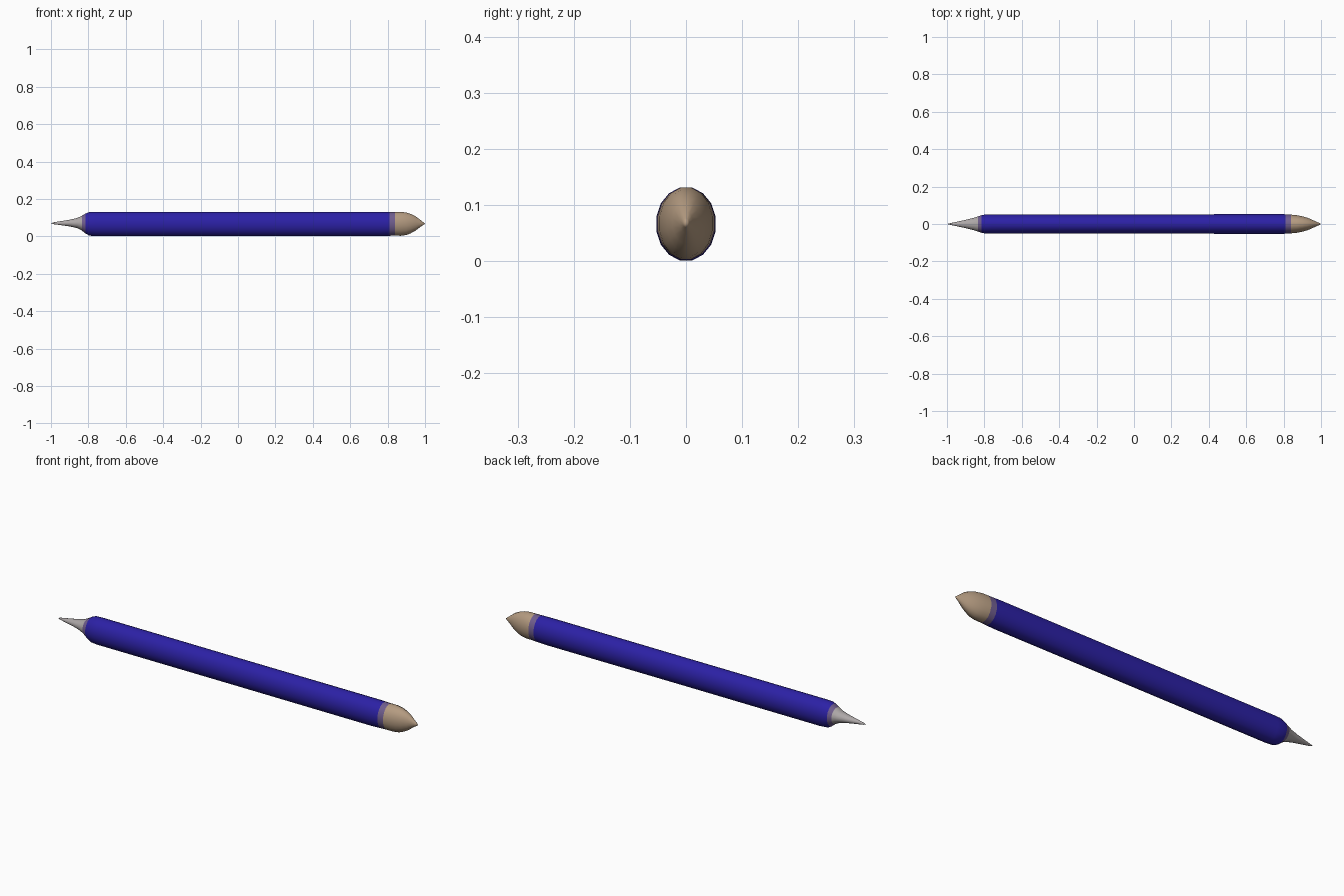
import bpy, bmesh, math

if "Cube" in bpy.data.objects:
    bpy.data.objects.remove(bpy.data.objects["Cube"])

SIDES = 16


def material(name, rgb):
    m = bpy.data.materials.new(name)
    m.diffuse_color = (*rgb, 1)
    m.use_nodes = True
    m.node_tree.nodes["Principled BSDF"].inputs["Base Color"].default_value = m.diffuse_color
    return m


def loft(name, stations, mat):
    """Skin oval rings (x, half_width, z_low, z_high); zero width makes a point."""
    bm = bmesh.new()
    rings = []
    for x, w, lo, hi in stations:
        c, h = (lo + hi) / 2, (hi - lo) / 2
        if w == 0:
            rings.append([bm.verts.new((x, 0, c))])
            continue
        ring = []
        for i in range(SIDES):
            a = 2 * math.pi * (i + 0.5) / SIDES
            # the half-step leaves narrow flats at top and bottom
            ring.append(bm.verts.new((x, w * math.cos(a) / math.cos(math.pi / SIDES),
                                      c + h * math.sin(a) / math.cos(math.pi / SIDES))))
        rings.append(ring)
    for a, b in zip(rings, rings[1:]):
        for i in range(SIDES):
            j = (i + 1) % SIDES
            corners = [a[i % len(a)], a[j % len(a)], b[j % len(b)], b[i % len(b)]]
            bm.faces.new(list(dict.fromkeys(corners)))
    bmesh.ops.recalc_face_normals(bm, faces=bm.faces)
    me = bpy.data.meshes.new(name)
    bm.to_mesh(me)
    bm.free()
    ob = bpy.data.objects.new(name, me)
    bpy.context.collection.objects.link(ob)
    me.materials.append(mat)
    for p in me.polygons:
        p.use_smooth = True
    return ob


blue = material("blue", (0.025, 0.015, 0.38))
blend = material("blue_tan_blend", (0.16, 0.11, 0.27))
tan = material("tan", (0.46, 0.33, 0.22))
grey = material("grey", (0.42, 0.39, 0.39))

# Pointed grey tip
loft("pointed_tip", [(-1.0, 0, 0.070, 0.070), (-0.985, 0.004, 0.065, 0.075),
                     (-0.90, 0.022, 0.053, 0.089), (-0.86, 0.032, 0.044, 0.098),
                     (-0.835, 0.040, 0.031, 0.110)], grey)
# Shoulder where the tip meets the barrel
loft("tip_shoulder", [(-0.835, 0.040, 0.031, 0.110), (-0.815, 0.047, 0.015, 0.122)], blend)
# Long barrel
loft("barrel", [(-0.815, 0.047, 0.015, 0.122), (-0.795, 0.051, 0.004, 0.130),
                (-0.76, 0.052, 0.001, 0.131), (0.0, 0.051, 0.001, 0.131),
                (0.76, 0.053, 0.001, 0.131), (0.81, 0.052, 0.003, 0.130)], blue)
# Faded collar behind the rounded end
loft("end_collar", [(0.81, 0.052, 0.003, 0.130), (0.84, 0.050, 0.004, 0.130)], blend)
# Rounded tan end with small point
loft("rounded_end", [(0.84, 0.050, 0.004, 0.130), (0.87, 0.047, 0.003, 0.131),
                     (0.90, 0.041, 0.007, 0.127), (0.925, 0.034, 0.017, 0.119),
                     (0.95, 0.024, 0.031, 0.107), (0.975, 0.012, 0.050, 0.088),
                     (0.99, 0.006, 0.060, 0.076), (1.0, 0, 0.067, 0.067)], tan)
